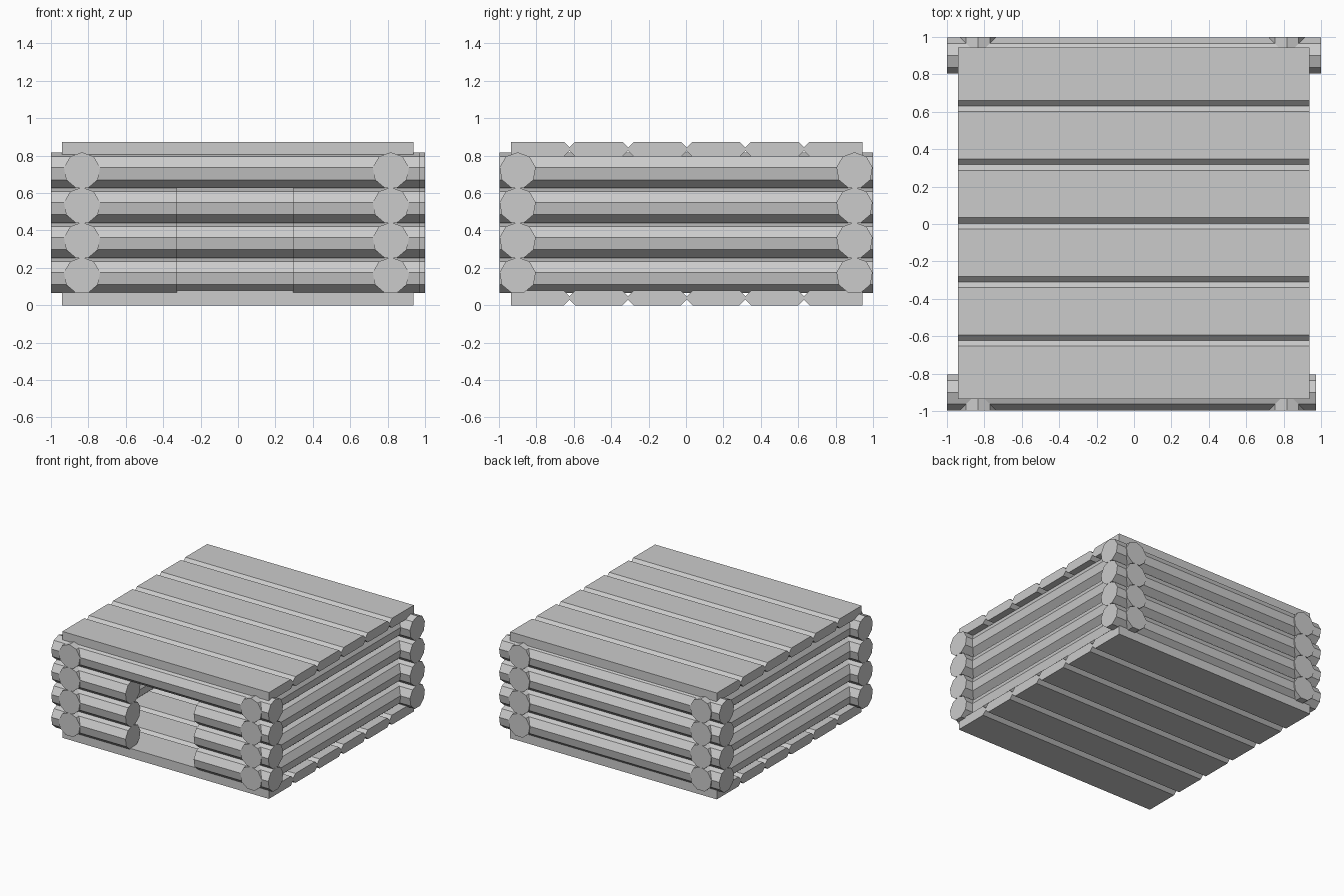
import bpy, bmesh
from math import sin, cos, radians

if "Cube" in bpy.data.objects:
    bpy.data.objects.remove(bpy.data.objects["Cube"])

LOG_R = 0.098
LOG_Z = [0.159 + 0.187 * i for i in range(4)]
PLANK_X = (-0.941, 0.937)
PLANK_Y0, PLANK_W, PLANK_T, CHAMFER = -0.936, 0.3133, 0.078, 0.03


def extrude(name, profile, axis, start, end):
    """Extrude a (side, height) profile along x or y."""
    def place(t, s, z):
        return (t, s, z) if axis == 'x' else (s, t, z)
    bm = bmesh.new()
    a = [bm.verts.new(place(start, s, z)) for s, z in profile]
    b = [bm.verts.new(place(end, s, z)) for s, z in profile]
    n = len(profile)
    bm.faces.new(a)
    bm.faces.new(b[::-1])
    for i in range(n):
        j = (i + 1) % n
        bm.faces.new((a[i], b[i], b[j], a[j]))
    bmesh.ops.recalc_face_normals(bm, faces=bm.faces)
    mesh = bpy.data.meshes.new(name)
    bm.to_mesh(mesh)
    bm.free()
    obj = bpy.data.objects.new(name, mesh)
    bpy.context.collection.objects.link(obj)
    return obj


def log(name, axis, side, z, start, end):
    """Nine-sided log with one edge pointing up."""
    ring = [(side + LOG_R * sin(radians(40 * k)), z + LOG_R * cos(radians(40 * k)))
            for k in range(9)]
    return extrude(name, ring, axis, start, end)


def plank_deck(name, z0):
    """Six planks with V grooves at the joints and square outer edges."""
    z1 = z0 + PLANK_T
    for i in range(6):
        y0 = PLANK_Y0 + i * PLANK_W
        y1 = y0 + PLANK_W
        c = CHAMFER
        left = [(y0, z1), (y0, z0)] if i == 0 else \
            [(y0 + c, z1), (y0, z1 - c), (y0, z0 + c), (y0 + c, z0)]
        right = [(y1, z0), (y1, z1)] if i == 5 else \
            [(y1 - c, z0), (y1, z0 + c), (y1, z1 - c), (y1 - c, z1)]
        extrude(f"{name}_{i + 1}", left + right, 'x', *PLANK_X)


# floor and flat roof
plank_deck("floor_plank", 0.0)
plank_deck("roof_plank", 0.796)

for i, z in enumerate(LOG_Z, 1):
    # side and back walls
    log(f"left_wall_log_{i}", 'y', -0.834, z, -0.998, 1.0)
    log(f"right_wall_log_{i}", 'y', 0.817, z, -0.998, 1.0)
    log(f"back_wall_log_{i}", 'x', 0.901, z, -1.0, 1.0)
    # front wall, with a doorway below the top log
    if i == 4:
        log("front_lintel_log", 'x', -0.9, z, -1.0, 0.973)
    else:
        log(f"front_left_log_{i}", 'x', -0.9, z, -1.0, -0.325)
        log(f"front_right_log_{i}", 'x', -0.9, z, 0.295, 0.973)
